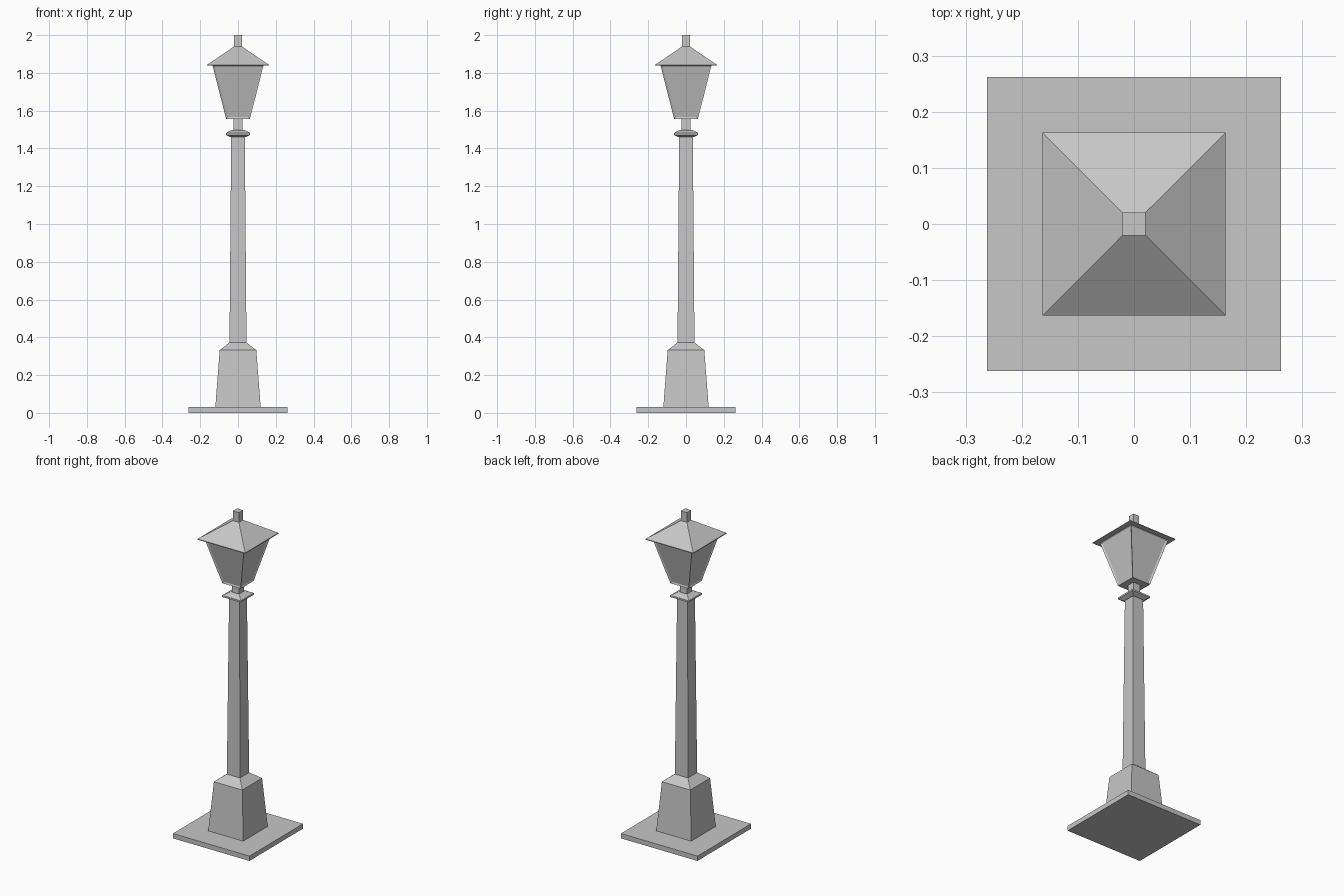
import bpy
import bmesh

default = bpy.data.objects.get("Cube")
if default:
    bpy.data.objects.remove(default, do_unlink=True)

# Single painted-metal colour
GREY = (0.57, 0.57, 0.57, 1.0)
mat = bpy.data.materials.new("plain_grey")
mat.use_nodes = True
mat.diffuse_color = GREY
mat.node_tree.nodes["Principled BSDF"].inputs["Base Color"].default_value = GREY


def square_loft(name, profile, pane_border=0.0, pane_depth=0.0):
    """Stack square rings given as (half width, height); optionally recess the sides."""
    bm = bmesh.new()
    rings = [[bm.verts.new((sx * h, sy * h, z))
              for sx, sy in ((-1, -1), (1, -1), (1, 1), (-1, 1))]
             for h, z in profile]
    bm.faces.new(rings[0][::-1])
    bm.faces.new(rings[-1])
    sides = []
    for low, high in zip(rings, rings[1:]):
        for i in range(4):
            j = (i + 1) % 4
            sides.append(bm.faces.new((low[i], low[j], high[j], high[i])))
    bm.normal_update()
    if pane_border:
        bmesh.ops.inset_individual(bm, faces=sides, thickness=pane_border,
                                   depth=-pane_depth, use_even_offset=True)
    mesh = bpy.data.meshes.new(name)
    bm.to_mesh(mesh)
    bm.free()
    mesh.materials.append(mat)
    obj = bpy.data.objects.new(name, mesh)
    bpy.context.collection.objects.link(obj)
    return obj


# Ground plate and tapered pedestal with sloped shoulder
square_loft("ground_plate", [(0.262, 0), (0.262, 0.03)])
square_loft("pedestal", [(0.12, 0.03), (0.097, 0.332), (0.045, 0.373)])

# Slightly tapered post, collar and neck
square_loft("post", [(0.045, 0.373), (0.036, 1.465)])
square_loft("collar", [(0.042, 1.46), (0.064, 1.472), (0.064, 1.482), (0.034, 1.498)])
square_loft("neck", [(0.024, 1.495), (0.024, 1.56)])

# Flared lantern with recessed panes
square_loft("lantern", [(0.063, 1.557), (0.135, 1.84)], 0.009, 0.006)

# Hipped roof and finial
square_loft("roof", [(0.163, 1.838), (0.163, 1.843), (0.0205, 1.94)])
square_loft("finial", [(0.0205, 1.935), (0.0205, 2.0)])
